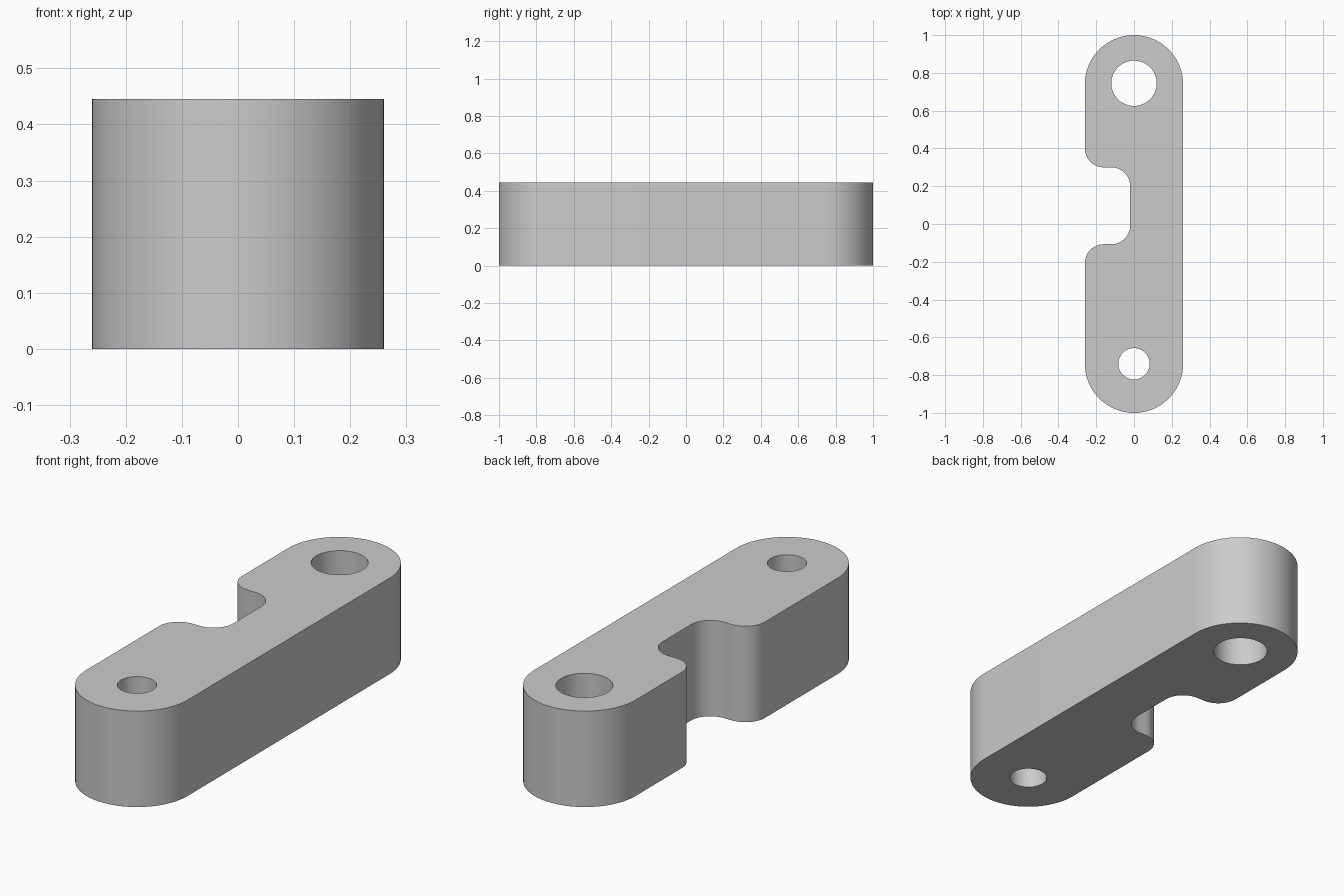
import bpy, bmesh
from math import cos, sin, radians

cube = bpy.data.objects.get("Cube")
if cube:
    bpy.data.objects.remove(cube)

HEIGHT = 0.445
R = 0.26            # half width and end radius
END = 1 - R         # centre of the rounded ends
TOP, BOTTOM = 0.3, -0.107   # notch limits along y
WALL = -0.02        # notch back wall
F = 0.1             # notch corner radius


def arc(x, y, r, start, stop, steps):
    """Points on an arc, angles in degrees."""
    angles = [radians(start + (stop - start) * i / steps) for i in range(steps + 1)]
    return [(x + r * cos(a), y + r * sin(a)) for a in angles]


# Outline: two rounded ends joined by a straight side and a notched side
outline = (
    arc(0, END, R, 0, 180, 48)
    + arc(F - R, TOP + F, F, 180, 270, 16)
    + arc(WALL - F, TOP - F, F, 90, 0, 16)
    + arc(WALL - F, BOTTOM + F, F, 0, -90, 16)
    + arc(F - R, BOTTOM - F, F, 90, 180, 16)
    + arc(0, -END, R, 180, 360, 48)
)
large_hole = arc(0, 0.745, 0.12, 0, 360, 48)[:-1]
small_hole = arc(0, -END, 0.083, 0, 360, 48)[:-1]

# Fill the profile around the holes and extrude it upwards
bm = bmesh.new()
for loop in (outline, large_hole, small_hole):
    verts = [bm.verts.new((x, y, 0)) for x, y in loop]
    for i, v in enumerate(verts):
        bm.edges.new((verts[i - 1], v))
bmesh.ops.triangle_fill(bm, edges=bm.edges[:], use_beauty=True, normal=(0, 0, 1))
extruded = bmesh.ops.extrude_face_region(bm, geom=bm.faces[:], use_keep_orig=True)
top_verts = [g for g in extruded["geom"] if isinstance(g, bmesh.types.BMVert)]
bmesh.ops.translate(bm, verts=top_verts, vec=(0, 0, HEIGHT))
bmesh.ops.recalc_face_normals(bm, faces=bm.faces[:])

mesh = bpy.data.meshes.new("link_arm")
bm.to_mesh(mesh)
bm.free()
arm = bpy.data.objects.new("link_arm", mesh)
bpy.context.collection.objects.link(arm)

# Plain grey material
grey = bpy.data.materials.new("plain_grey")
grey.use_nodes = True
colour = (0.6, 0.6, 0.6, 1)
grey.diffuse_color = colour
grey.node_tree.nodes["Principled BSDF"].inputs["Base Color"].default_value = colour
mesh.materials.append(grey)

# Smooth curved walls, sharp rims
bpy.ops.object.select_all(action="DESELECT")
arm.select_set(True)
bpy.context.view_layer.objects.active = arm
bpy.ops.object.shade_smooth_by_angle(angle=radians(30))
